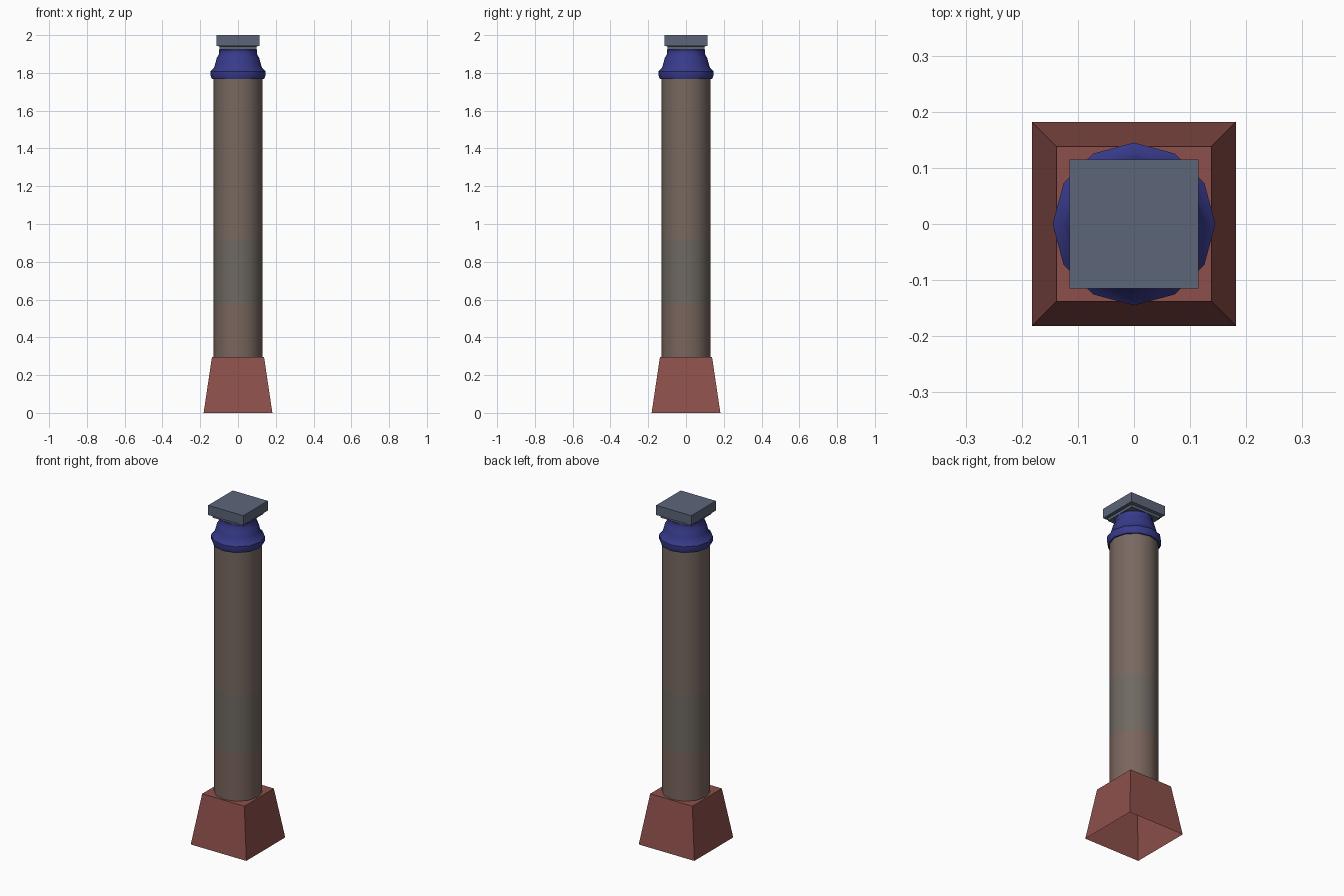
import bpy, bmesh, math

if "Cube" in bpy.data.objects:
    bpy.data.objects.remove(bpy.data.objects["Cube"])


def material(name, rgb):
    m = bpy.data.materials.new(name)
    m.diffuse_color = (*rgb, 1)
    m.use_nodes = True
    m.node_tree.nodes["Principled BSDF"].inputs["Base Color"].default_value = m.diffuse_color
    return m


def loft(name, rings, sides, mats, cap_bottom=False, cap_top=False, smooth=None):
    """Stack regular rings given as (half width or radius, z); several mats colour the bands in turn."""
    bm = bmesh.new()
    square = sides == 4
    loops = []
    for r, z in rings:
        k = r * math.sqrt(2) if square else r
        off = math.pi / 4 if square else 0
        loops.append([bm.verts.new((k * math.cos(off + 2 * math.pi * i / sides),
                                    k * math.sin(off + 2 * math.pi * i / sides), z))
                      for i in range(sides)])
    for n, (a, b) in enumerate(zip(loops, loops[1:])):
        for i in range(sides):
            j = (i + 1) % sides
            f = bm.faces.new((a[i], a[j], b[j], b[i]))
            f.material_index = min(n, len(mats) - 1)
    if cap_bottom:
        bm.faces.new(loops[0][::-1])
    if cap_top:
        bm.faces.new(loops[-1])
    me = bpy.data.meshes.new(name)
    for m in mats:
        me.materials.append(m)
    bm.to_mesh(me)
    bm.free()
    ob = bpy.data.objects.new(name, me)
    bpy.context.collection.objects.link(ob)
    if smooth:
        bpy.ops.object.select_all(action='DESELECT')
        ob.select_set(True)
        bpy.context.view_layer.objects.active = ob
        bpy.ops.object.shade_smooth_by_angle(angle=math.radians(smooth))
    return ob


brick = material("brick", (0.27, 0.08, 0.071))
stone_low = material("stone_low", (0.195, 0.132, 0.11))
stone_mid = material("stone_mid", (0.16, 0.14, 0.12))
stone_high = material("stone_high", (0.187, 0.14, 0.117))
blue = material("blue", (0.04, 0.043, 0.26))
slate = material("slate", (0.107, 0.13, 0.19))

# tapered plinth, open underneath
loft("plinth", [(0.182, 0), (0.138, 0.295)], 4, [brick], cap_top=True)

# round shaft in three weathered tones
loft("shaft", [(0.13, 0.295), (0.13, 0.58), (0.13, 0.92), (0.13, 1.77)], 12,
     [stone_low, stone_mid, stone_high], smooth=40)

# flared collar with a bell and a small top ring
loft("collar", [(0.13, 1.768), (0.138, 1.768), (0.145, 1.785), (0.145, 1.808),
                (0.128, 1.825), (0.12, 1.85), (0.112, 1.88), (0.1, 1.9),
                (0.101, 1.915), (0.101, 1.922), (0.092, 1.93)],
     12, [blue], cap_top=True, smooth=40)

# square cap slab with a stepped underside
loft("cap", [(0.098, 1.925), (0.098, 1.94), (0.115, 1.943), (0.115, 2.0)],
     4, [slate], cap_bottom=True, cap_top=True)
